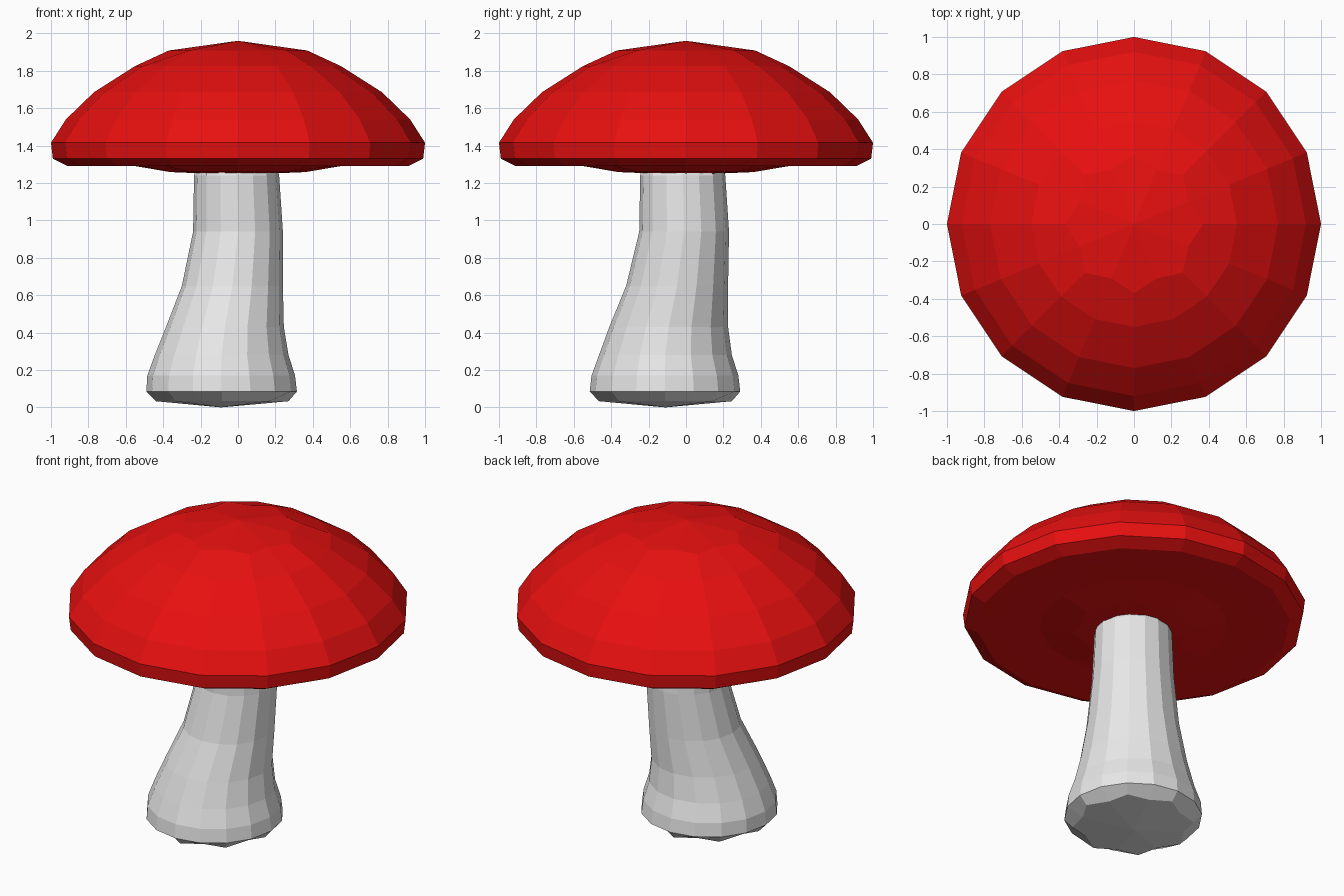
import bpy, math

if "Cube" in bpy.data.objects:
    bpy.data.objects.remove(bpy.data.objects["Cube"])

SIDES = 16


def material(name, rgb):
    m = bpy.data.materials.new(name)
    m.diffuse_color = (*rgb, 1)
    m.use_nodes = True
    m.node_tree.nodes["Principled BSDF"].inputs["Base Color"].default_value = m.diffuse_color
    return m


def lathe(name, rings, bottom, top, mat):
    """Stack rings (cx, cy, rx, ry, z, inner) and close both ends with fans of
    eight quads; inner shrinks every second vertex of an end ring."""
    verts, faces = [], []
    for cx, cy, rx, ry, z, inner in rings:
        for i in range(SIDES):
            a = 2 * math.pi * i / SIDES
            k = inner if i % 2 else 1
            verts.append((cx + rx * k * math.cos(a), cy + ry * k * math.sin(a), z))
    for r in range(len(rings) - 1):
        for i in range(SIDES):
            j = (i + 1) % SIDES
            a, b = r * SIDES, (r + 1) * SIDES
            faces.append((a + i, a + j, b + j, b + i))
    lo, hi = len(verts), len(verts) + 1
    verts += [bottom, top]
    last = (len(rings) - 1) * SIDES
    for i in range(1, SIDES, 2):
        j, k = (i + 1) % SIDES, (i + 2) % SIDES
        faces.append((lo, k, j, i))
        faces.append((hi, last + i, last + j, last + k))
    mesh = bpy.data.meshes.new(name)
    mesh.from_pydata(verts, [], faces)
    mesh.materials.append(mat)
    mesh.update()
    obj = bpy.data.objects.new(name, mesh)
    bpy.context.collection.objects.link(obj)
    return obj


red = material("cap red", (0.8, 0.005, 0.005))
white = material("stem white", (0.8, 0.8, 0.8))

# Cap: shallow underside, rounded rim, domed top
cap_profile = [(0.36, 1.258, 0.85), (0.55, 1.29, 1), (0.77, 1.293, 1), (0.91, 1.29, 1),
               (0.99, 1.33, 1), (1.0, 1.415, 1), (0.92, 1.54, 1), (0.77, 1.685, 1),
               (0.55, 1.825, 1), (0.37, 1.908, 0.85)]
lathe("cap", [(0, 0, r, r, z, k) for r, z, k in cap_profile],
      (0, 0, 1.243), (0, 0, 1.96), red)

# Stem: leaning, swelling foot; x and y extents at each height
stem_profile = [(-0.44, 0.27, -0.465, 0.245, 0.033, 0.86),
                (-0.49, 0.315, -0.515, 0.29, 0.085, 1),
                (-0.485, 0.305, -0.505, 0.28, 0.17, 1),
                (-0.445, 0.27, -0.465, 0.245, 0.28, 1),
                (-0.385, 0.245, -0.41, 0.225, 0.43, 1),
                (-0.30, 0.24, -0.32, 0.225, 0.65, 1),
                (-0.24, 0.24, -0.25, 0.23, 0.94, 1),
                (-0.235, 0.22, -0.245, 0.21, 1.24, 1),
                (-0.22, 0.20, -0.23, 0.19, 1.32, 0.9)]
lathe("stem", [((a + b) / 2, (c + d) / 2, (b - a) / 2, (d - c) / 2, z, k)
               for a, b, c, d, z, k in stem_profile],
      (-0.09, -0.11, 0), (-0.01, -0.02, 1.34), white)
